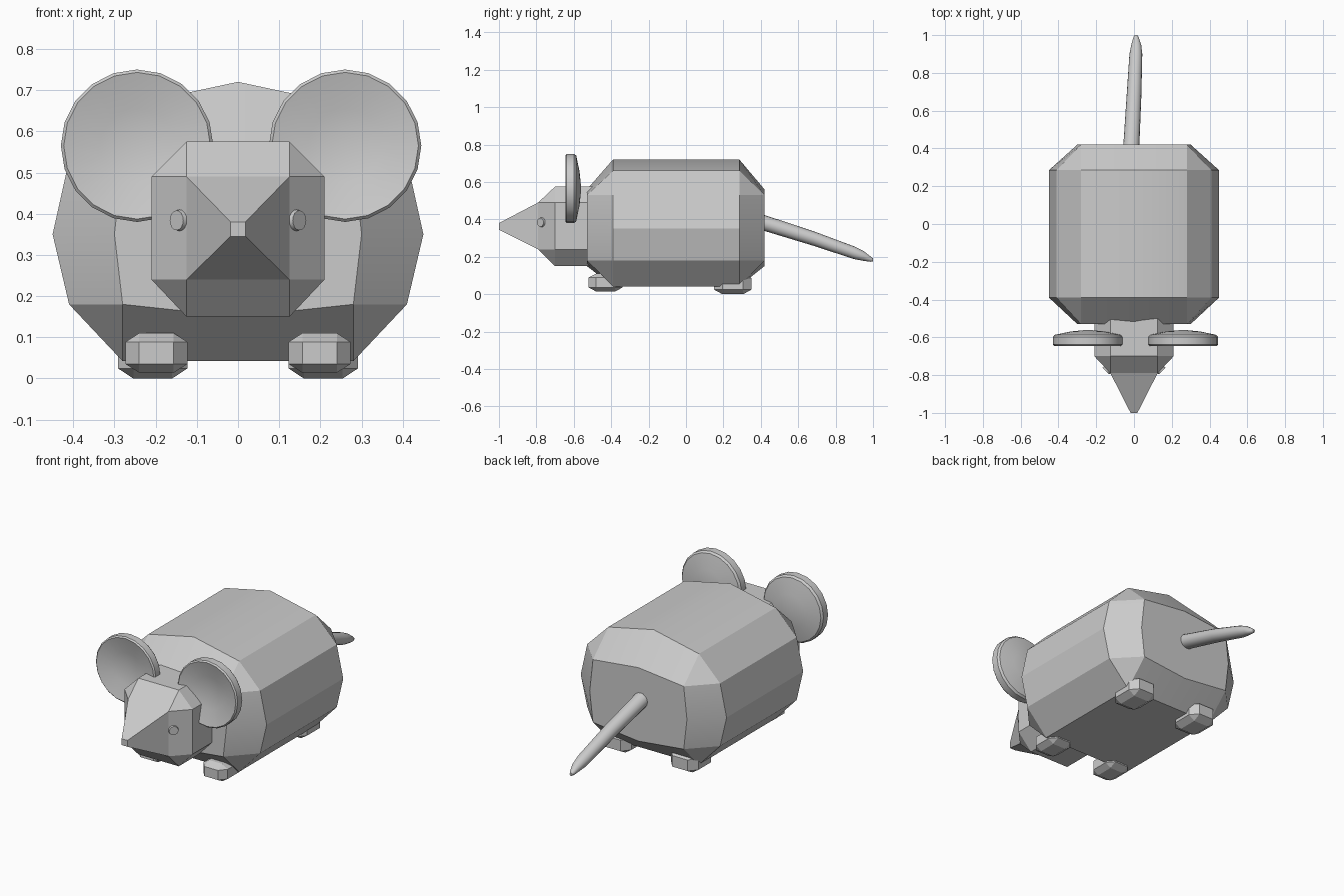
import bpy, bmesh, math
from mathutils import Matrix, Vector

if "Cube" in bpy.data.objects:
    bpy.data.objects.remove(bpy.data.objects["Cube"])


def finish(name, bm, smooth=None):
    """Clean a bmesh and turn it into a scene object."""
    bmesh.ops.remove_doubles(bm, verts=bm.verts, dist=0.0005)
    bmesh.ops.dissolve_degenerate(bm, edges=bm.edges, dist=0.0001)
    bmesh.ops.recalc_face_normals(bm, faces=bm.faces)
    mesh = bpy.data.meshes.new(name)
    bm.to_mesh(mesh)
    bm.free()
    ob = bpy.data.objects.new(name, mesh)
    bpy.context.collection.objects.link(ob)
    if smooth:
        bpy.ops.object.select_all(action='DESELECT')
        bpy.context.view_layer.objects.active = ob
        ob.select_set(True)
        bpy.ops.object.shade_smooth_by_angle(angle=math.radians(smooth))
    return ob


def loft(name, rings, smooth=None):
    """Skin a list of equal-length point rings and cap both ends."""
    bm = bmesh.new()
    vs = [[bm.verts.new(p) for p in ring] for ring in rings]
    n = len(vs[0])
    for a, b in zip(vs, vs[1:]):
        for i in range(n):
            j = (i + 1) % n
            bm.faces.new((a[i], a[j], b[j], b[i]))
    bm.faces.new(vs[0])
    bm.faces.new(vs[-1])
    return finish(name, bm, smooth)


def section(half, y):
    """Mirror a right-half outline (x, z), running top to bottom, into a ring."""
    left = [(-x, z) for x, z in reversed(half) if x > 0]
    return [(x, y, z) for x, z in half + left]


def octagon(x1, x2, z1, z2, z3, z4, y):
    return section([(x1, z4), (x2, z3), (x2, z2), (x1, z1)], y)


# Body: bulged chamfered box
full = [(0, .72), (.28, .66), (.41, .53), (.45, .35), (.41, .18), (.28, .042), (0, .042)]
cap = [(0, .56), (.28, .53), (.28, .53), (.30, .35), (.28, .18), (.28, .18), (0, .15)]
loft("body", [section(cap, -.53), section(full, -.39),
              section(full, .285), section(cap, .42)], 25)

# Head and pointed snout
loft("head", [octagon(.125, .21, .15, .24, .49, .575, -.49),
              octagon(.125, .21, .15, .24, .49, .575, -.70),
              octagon(.125, .125, .24, .24, .49, .49, -.79),
              octagon(.018, .018, .345, .345, .38, .38, -1.0)])

# Tail: tapering round sections along a drooping path (x, y, z, radius)
path = [(-.016, .38, .393, .043), (0, .68, .298, .039), (.01, .90, .221, .034),
        (.012, .95, .204, .026), (.011, .985, .188, .015), (.010, 1.0, .183, .008)]
N = 16
loft("tail", [[(x + r * math.cos(2 * math.pi * i / N), y,
                z + r * math.sin(2 * math.pi * i / N)) for i in range(N)]
              for x, y, z, r in path], 40)

# Ears: dished discs, profile is (radius, y)
profile = [(0, -.612), (.09, -.622), (.178, -.645), (.185, -.638),
           (.185, -.598), (.176, -.587), (.09, -.569), (0, -.56)]
for side, cx in (("left", -.245), ("right", .26)):
    bm = bmesh.new()
    vs = [bm.verts.new((r, y, 0)) for r, y in profile]
    es = [bm.edges.new(p) for p in zip(vs, vs[1:])]
    bmesh.ops.spin(bm, geom=vs + es, cent=(0, 0, 0), axis=(0, 1, 0),
                   angle=2 * math.pi, steps=20)
    bmesh.ops.translate(bm, verts=bm.verts, vec=(cx, 0, .565))
    finish("ear_" + side, bm, 35)


def foot(name, centre, size):
    """Chamfered block."""
    bm = bmesh.new()
    bmesh.ops.create_cube(bm, size=1)
    bmesh.ops.bevel(bm, geom=bm.edges[:], offset=.22, segments=1,
                    profile=.5, affect='EDGES')
    bmesh.ops.scale(bm, verts=bm.verts, vec=size)
    bmesh.ops.translate(bm, verts=bm.verts, vec=centre)
    finish(name, bm)


for side, s in (("left", -1), ("right", 1)):
    foot("front_foot_" + side, (s * .198, -.43, .062), (.15, .18, .096))
    foot("rear_foot_" + side, (s * .207, .25, .055), (.168, .20, .11))
    # Eye: small disc on the cheek chamfer
    bm = bmesh.new()
    normal = Vector((s * .09, -.085, 0))
    rot = normal.to_track_quat('Z', 'Y').to_matrix().to_4x4()
    bmesh.ops.create_cone(bm, cap_ends=True, segments=16, radius1=.028, radius2=.024,
                          depth=.02, matrix=Matrix.Translation((s * .142, -.772, .384)) @ rot)
    finish("eye_" + side, bm, 30)
